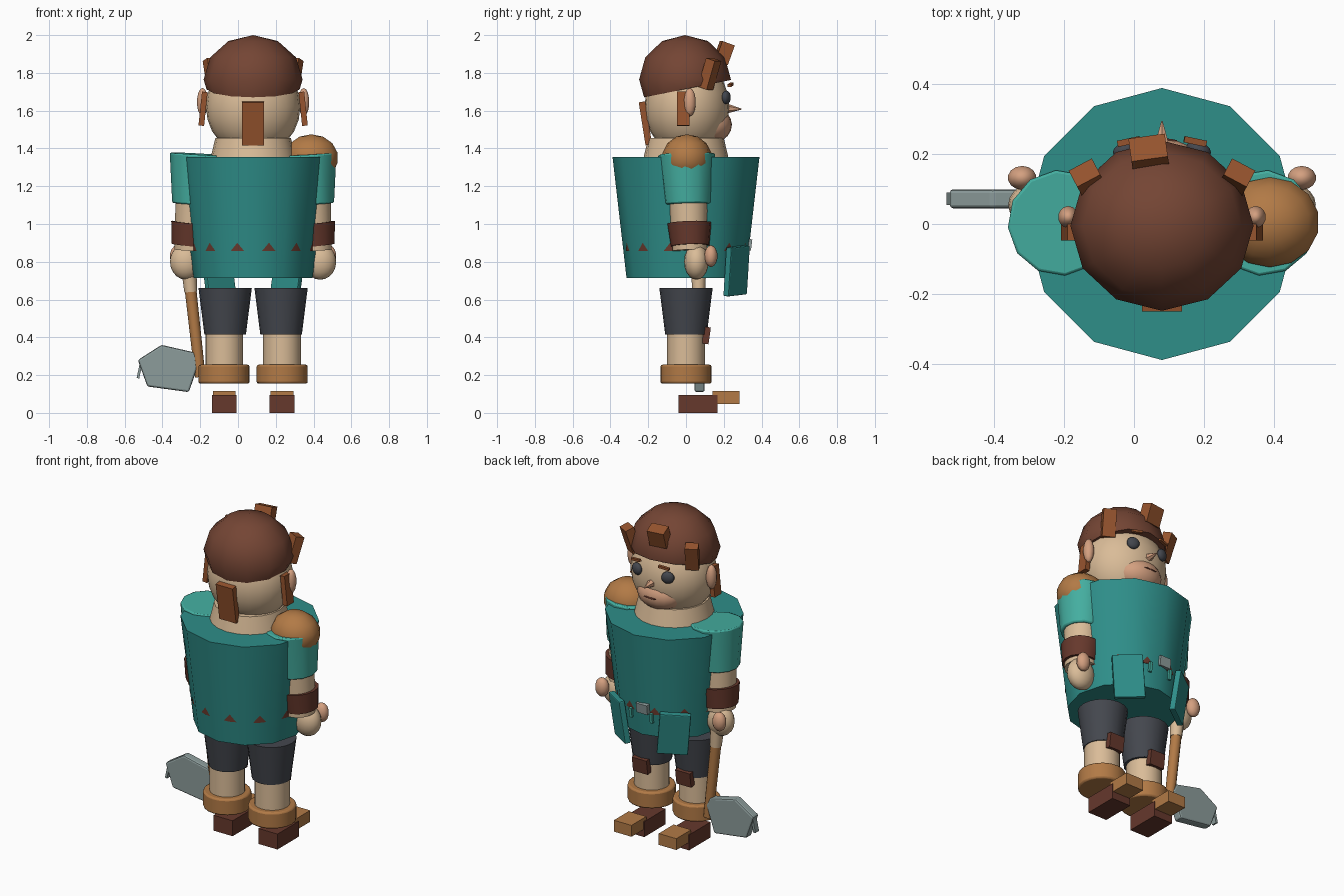
import bpy, bmesh, math
from mathutils import Matrix, Vector, Euler

if "Cube" in bpy.data.objects:
    bpy.data.objects.remove(bpy.data.objects["Cube"])

CX = 0.08  # body centre line


def mat(name, rgb):
    m = bpy.data.materials.new(name)
    lin = [((c / 255 + 0.055) / 1.055) ** 2.4 for c in rgb]
    m.diffuse_color = (*lin, 1)
    m.use_nodes = True
    m.node_tree.nodes["Principled BSDF"].inputs["Base Color"].default_value = m.diffuse_color
    return m


HAIR = mat("hair brown", (116, 69, 52))
DARK = mat("dark leather", (102, 56, 44))
TUFT = mat("auburn", (150, 84, 46))
SKIN = mat("skin", (218, 188, 152))
PINK = mat("rosy skin", (212, 160, 128))
TEAL = mat("teal", (46, 142, 137))
LIGHT = mat("light teal", (68, 174, 160))
COAL = mat("charcoal", (68, 71, 78))
TAN = mat("tan leather", (178, 122, 70))
GREY = mat("steel grey", (140, 156, 155))


def finish(name, bm, material, smooth=0, bevel=0):
    me = bpy.data.meshes.new(name)
    bmesh.ops.recalc_face_normals(bm, faces=bm.faces)
    bm.to_mesh(me)
    bm.free()
    ob = bpy.data.objects.new(name, me)
    bpy.context.collection.objects.link(ob)
    me.materials.append(material)
    if bevel:
        b = ob.modifiers.new("bevel", 'BEVEL')
        b.width, b.segments = bevel, 2
    if smooth:
        bpy.ops.object.select_all(action='DESELECT')
        ob.select_set(True)
        bpy.context.view_layer.objects.active = ob
        bpy.ops.object.shade_smooth_by_angle(angle=math.radians(smooth))
    return ob


def place(loc, rot=(0, 0, 0), size=(1, 1, 1)):
    r = Euler([math.radians(a) for a in rot]).to_matrix().to_4x4()
    return Matrix.Translation(loc) @ r @ Matrix.Diagonal((*size, 1))


def box(name, loc, size, material, rot=(0, 0, 0), bevel=0):
    bm = bmesh.new()
    bmesh.ops.create_cube(bm, size=1, matrix=place(loc, rot, size))
    return finish(name, bm, material, 0, bevel)


def ball(name, loc, size, material, rot=(0, 0, 0), seg=20, cut=None):
    """Ellipsoid; cut = (point, normal) keeps the part above that plane."""
    bm = bmesh.new()
    bmesh.ops.create_uvsphere(bm, u_segments=seg, v_segments=max(6, seg // 2),
                              radius=1, matrix=place(loc, rot, size))
    if cut:
        g = bm.verts[:] + bm.edges[:] + bm.faces[:]
        bmesh.ops.bisect_plane(bm, geom=g, plane_co=cut[0], plane_no=cut[1], clear_inner=True)
        bmesh.ops.holes_fill(bm, edges=[e for e in bm.edges if e.is_boundary])
    return finish(name, bm, material, 50)


def tube(name, a, b, r1, r2, material, seg=20, bevel=0):
    """Tapered cylinder from a (radius r1) to b (radius r2)."""
    a, b = Vector(a), Vector(b)
    d = b - a
    bm = bmesh.new()
    m = Matrix.Translation((a + b) / 2)
    if d.xy.length > 1e-5:
        m = m @ d.to_track_quat('Z', 'Y').to_matrix().to_4x4()
    bmesh.ops.create_cone(bm, cap_ends=True, segments=seg, radius1=r1, radius2=r2,
                          depth=d.length, matrix=m)
    return finish(name, bm, material, 35, bevel)


# tunic, belt showing through the cloth, and buckle
tube("tunic", (CX, 0, .715), (CX, 0, 1.355), .315, .389, TEAL, 12)
tube("belt", (CX, 0, .857), (CX, 0, .95), .325, .325, DARK, 24)
box("buckle", (CX - .02, .335, .89), (.075, .025, .06), GREY, (-7, 0, 0))

# head, neck and face
tube("neck", (CX, 0, 1.35), (CX, 0, 1.455), .225, .2, SKIN, 20)
ball("head", (CX, .005, 1.62), (.25, .225, .26), SKIN, seg=24)
ball("muzzle", (CX, .125, 1.525), (.145, .118, .1), PINK)
tube("nose", (CX, .205, 1.612), (CX, .295, 1.608), .03, .002, PINK, 6)
ball("mouth", (CX, .237, 1.527), (.045, .008, .006), DARK, seg=10)
ball("hair", (CX, -.005, 1.765), (.262, .243, .235), HAIR, seg=12,
     cut=((CX, 0, 1.715), (0, -.2, 1)))

# tufts of hair
box("back_tuft", (CX, -.215, 1.533), (.115, .035, .23), TUFT, (9, 0, 0))
box("fringe_tuft", (.043, .2, 1.905), (.105, .07, .11), TUFT, (-20, 0, 8))

for s, side in ((-1, "left"), (1, "right")):
    def at(dx, y, z):
        return (CX + s * dx, y, z)

    # head details
    ball(side + "_ear", at(.268, .02, 1.645), (.03, .032, .075), PINK, seg=14)
    ball(side + "_eye", at(.105, .213, 1.67), (.038, .022, .036), COAL, (0, 0, -s * 20), seg=14)
    box(side + "_brow", at(.095, .236, 1.737), (.065, .018, .014), TUFT, (0, s * 8, -s * 12))
    box(side + "_sideburn", at(.265, -.015, 1.61), (.03, .065, .18), TUFT, (0, s * -6, 0))
    box(side + "_temple_tuft", at(.21, .125, 1.795), (.075, .055, .16), TUFT, (-18, 0, -s * 28))

    # arms
    tube(side + "_sleeve", at(.305, .01, 1.105), at(.29, .003, 1.37), .124, .152, LIGHT, 12, .008)
    tube(side + "_arm", at(.325, .02, .86), at(.31, .012, 1.12), .092, .102, SKIN)
    tube(side + "_bracer", at(.33, .022, .885), at(.318, .018, 1.005), .102, .117, DARK, 14)
    ball(side + "_hand", at(.355, .055, .8), (.085, .065, .095), SKIN)
    ball(side + "_thumb", at(.4, .132, .83), (.042, .035, .058), PINK, seg=14)

    # legs
    lx = .148
    tube(side + "_trouser", at(lx, 0, .415), at(lx, 0, .66), .11, .141, COAL, 20)
    tube(side + "_shin", at(lx + .005, 0, .2), at(lx + .005, 0, .43), .1, .1, SKIN)
    box(side + "_knee_patch", at(lx, .108, .41), (.1, .035, .09), DARK, (-8, 0, 0))
    tube(side + "_boot_cuff", at(.154, 0, .155), at(.154, 0, .255), .135, .135, TAN, 20, .01)
    box(side + "_shoe", at(.153, .063, .048), (.13, .208, .095), DARK)
    box(side + "_toe_cap", at(.153, .212, .081), (.12, .145, .07), TAN)

    # tunic skirt flaps and laces
    box(side + "_flap", at(.185, .268, .752), (.175, .035, .26), TEAL, (-7, s * 4, -s * 35), .006)
    box(side + "_lace", at(.07, .322, .835), (.018, .014, .06), LIGHT, (-7, 0, 0))

# shoulder pad on one side only
ball("shoulder_pad", (.388, .005, 1.35), (.146, .132, .125), TAN, seg=14,
     cut=((0, 0, 1.265), (0, 0, 1)))

# tool: grip, shaft and blade
tube("tool_grip", (-.25, .067, .64), (-.26, .067, .76), .034, .04, SKIN, 12)
tube("tool_shaft", (-.2, .067, .19), (-.252, .067, .66), .028, .031, TAN, 12)
outline = [(-.53, .28), (-.405, .36), (-.23, .32), (-.205, .27), (-.26, .11), (-.48, .14)]
bm = bmesh.new()
face = bm.faces.new([bm.verts.new((x, .045, z)) for x, z in outline])
ext = bmesh.ops.extrude_face_region(bm, geom=[face])
bmesh.ops.translate(bm, vec=(0, .054, 0),
                    verts=[v for v in ext["geom"] if isinstance(v, bmesh.types.BMVert)])
finish("tool_blade", bm, GREY, 0, .01)
box("blade_spur", (-.522, .072, .22), (.014, .035, .075), GREY, (0, 12, 0))
